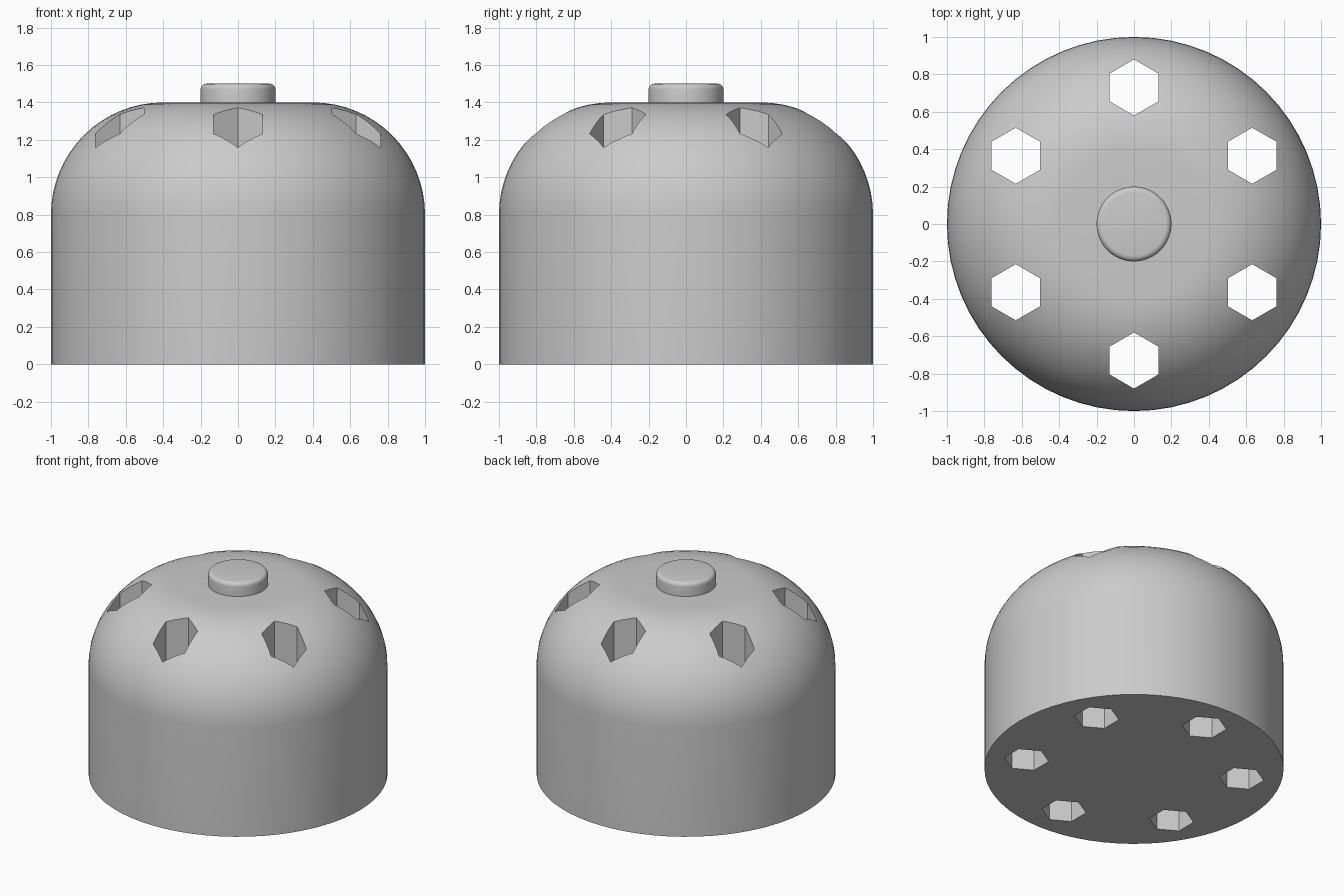
import bpy
import bmesh
from math import sin, cos, pi, radians

cube = bpy.data.objects.get("Cube")
if cube:
    bpy.data.objects.remove(cube, do_unlink=True)

SIDES = 64
HOLES = 6

grey = bpy.data.materials.new("plain grey")
grey.use_nodes = True
grey.diffuse_color = (0.6, 0.6, 0.6, 1)
grey.node_tree.nodes["Principled BSDF"].inputs["Base Color"].default_value = (0.6, 0.6, 0.6, 1)


def finish(name, bm):
    """Turn a bmesh into a named object."""
    bmesh.ops.recalc_face_normals(bm, faces=bm.faces)
    mesh = bpy.data.meshes.new(name)
    bm.to_mesh(mesh)
    bm.free()
    obj = bpy.data.objects.new(name, mesh)
    bpy.context.collection.objects.link(obj)
    mesh.materials.append(grey)
    return obj


def rounded_drum(name, radius, bottom, top, rounding, steps):
    """Solid cylinder with a rounded upper edge."""
    arc = [i / steps * pi / 2 for i in range(steps + 1)]
    profile = [(radius, bottom)] + [
        (radius - rounding + rounding * cos(a), top - rounding + rounding * sin(a)) for a in arc]
    bm = bmesh.new()
    rings = [[bm.verts.new((r * cos(2 * pi * k / SIDES), r * sin(2 * pi * k / SIDES), z))
              for k in range(SIDES)] for r, z in profile]
    for low, high in zip(rings, rings[1:]):
        for k in range(SIDES):
            n = (k + 1) % SIDES
            bm.faces.new((low[k], low[n], high[n], high[k]))
    bm.faces.new(rings[0][::-1])
    bm.faces.new(rings[-1])
    return finish(name, bm)


def smooth(obj):
    bpy.ops.object.select_all(action='DESELECT')
    obj.select_set(True)
    bpy.context.view_layer.objects.active = obj
    bpy.ops.object.shade_smooth_by_angle(angle=radians(30))


# Main body and top knob
body = rounded_drum("body", 1.0, 0.0, 1.4, 0.6, 16)
knob = rounded_drum("knob", 0.2, 1.4, 1.5, 0.03, 5)

# Hexagonal prisms that cut the through holes
bm = bmesh.new()
for i in range(HOLES):
    angle = pi / 2 + 2 * pi * i / HOLES
    cx, cy = 0.73 * cos(angle), 0.73 * sin(angle)
    base = bm.faces.new([
        bm.verts.new((cx + 0.15 * sin(k * pi / 3), cy + 0.15 * cos(k * pi / 3), -0.5))
        for k in range(6)])
    wall = bmesh.ops.extrude_face_region(bm, geom=[base], use_keep_orig=True)
    verts = [v for v in wall["geom"] if isinstance(v, bmesh.types.BMVert)]
    bmesh.ops.translate(bm, verts=verts, vec=(0, 0, 2.5))
cutter = finish("hole_cutter", bm)
cutter.hide_render = True

# Cut the holes for good, then discard the cutter
cut = body.modifiers.new("holes", 'BOOLEAN')
cut.operation = 'DIFFERENCE'
cut.solver = 'EXACT'
cut.object = cutter
bpy.context.view_layer.objects.active = body
body.select_set(True)
bpy.ops.object.modifier_apply(modifier=cut.name)
bpy.data.objects.remove(cutter, do_unlink=True)

for part in (body, knob):
    smooth(part)
